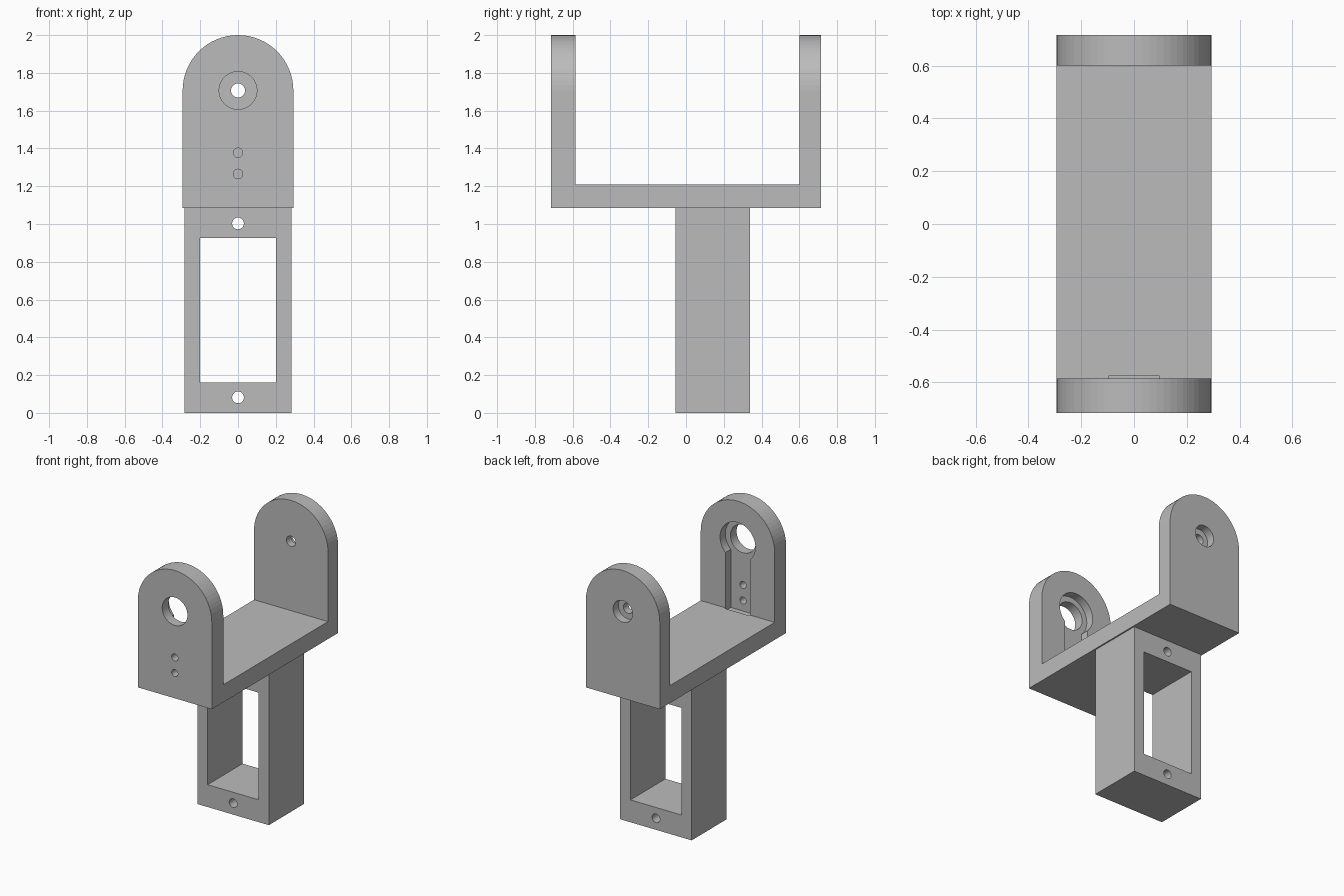
import bpy, bmesh, math

if "Cube" in bpy.data.objects:
    bpy.data.objects.remove(bpy.data.objects["Cube"], do_unlink=True)

grey = bpy.data.materials.new("plain_grey")
grey.use_nodes = True
colour = (0.5, 0.5, 0.5, 1)
grey.diffuse_color = colour
grey.node_tree.nodes["Principled BSDF"].inputs["Base Color"].default_value = colour


def prism(name, outline, y0, y1):
    """Extrude an (x, z) outline along y."""
    bm = bmesh.new()
    face = bm.faces.new([bm.verts.new((x, y0, z)) for x, z in outline])
    out = bmesh.ops.extrude_face_region(bm, geom=[face])
    moved = [v for v in out["geom"] if isinstance(v, bmesh.types.BMVert)]
    bmesh.ops.translate(bm, verts=moved, vec=(0, y1 - y0, 0))
    bmesh.ops.recalc_face_normals(bm, faces=bm.faces)
    mesh = bpy.data.meshes.new(name)
    bm.to_mesh(mesh)
    bm.free()
    mesh.materials.append(grey)
    obj = bpy.data.objects.new(name, mesh)
    bpy.context.scene.collection.objects.link(obj)
    return obj


def rect(half_width, z0, z1):
    return [(-half_width, z0), (half_width, z0), (half_width, z1), (-half_width, z1)]


def arc(radius, z, start, end, steps):
    angles = [start + (end - start) * i / steps for i in range(steps + 1)]
    return [(radius * math.cos(a), z + radius * math.sin(a)) for a in angles]


def circle(radius, z):
    return arc(radius, z, 0, math.tau, 48)[:-1]


def cut(target, outline, y0, y1):
    """Subtract a prism from the target and bake the result."""
    cutter = prism("cutter", outline, y0, y1)
    cutter.hide_render = True
    mod = target.modifiers.new("cut", "BOOLEAN")
    mod.operation, mod.solver, mod.object = "DIFFERENCE", "EXACT", cutter
    bpy.context.view_layer.update()
    graph = bpy.context.evaluated_depsgraph_get()
    baked = bpy.data.meshes.new_from_object(target.evaluated_get(graph))
    target.modifiers.clear()
    target.data = baked
    bpy.data.objects.remove(cutter, do_unlink=True)


# Yoke: round-topped block hollowed into two arms and a bridge
half, pivot, bottom, floor = 0.293, 1.707, 1.085, 1.21
front, front_in, back_in, back = -0.715, -0.585, 0.6, 0.715
outline = [(-half, bottom), (half, bottom)] + arc(half, pivot, 0, math.pi, 32)
yoke = prism("yoke", outline, front, back)
cut(yoke, rect(1, floor, 2.2), front_in, back_in)

# Front arm: keyhole recess inside, shaft hole and two screw holes through
recess = front_in - 0.06
gap = math.asin(0.097 / 0.14)
keyhole = arc(0.14, pivot, gap - math.pi / 2, 1.5 * math.pi - gap, 40)
keyhole += [(-0.097, 1.19), (0.097, 1.19)]
cut(yoke, keyhole, recess, front_in + 0.01)
cut(yoke, circle(0.1, pivot), front - 0.1, front_in + 0.1)
for z in (1.265, 1.377):
    cut(yoke, circle(0.025, z), front - 0.1, front_in + 0.1)

# Back arm: pivot hole with an outer counterbore
cut(yoke, circle(0.037, pivot), back_in - 0.1, back + 0.1)
cut(yoke, circle(0.077, pivot), back - 0.06, back + 0.1)

# Motor frame: rectangular column with a window and two screw holes
frame = prism("motor_frame", rect(0.283, 0, bottom), -0.055, 0.34)
cut(frame, rect(0.202, 0.16, 0.927), -0.2, 0.5)
for z in (0.082, 1.003):
    cut(frame, circle(0.031, z), -0.2, 0.5)
